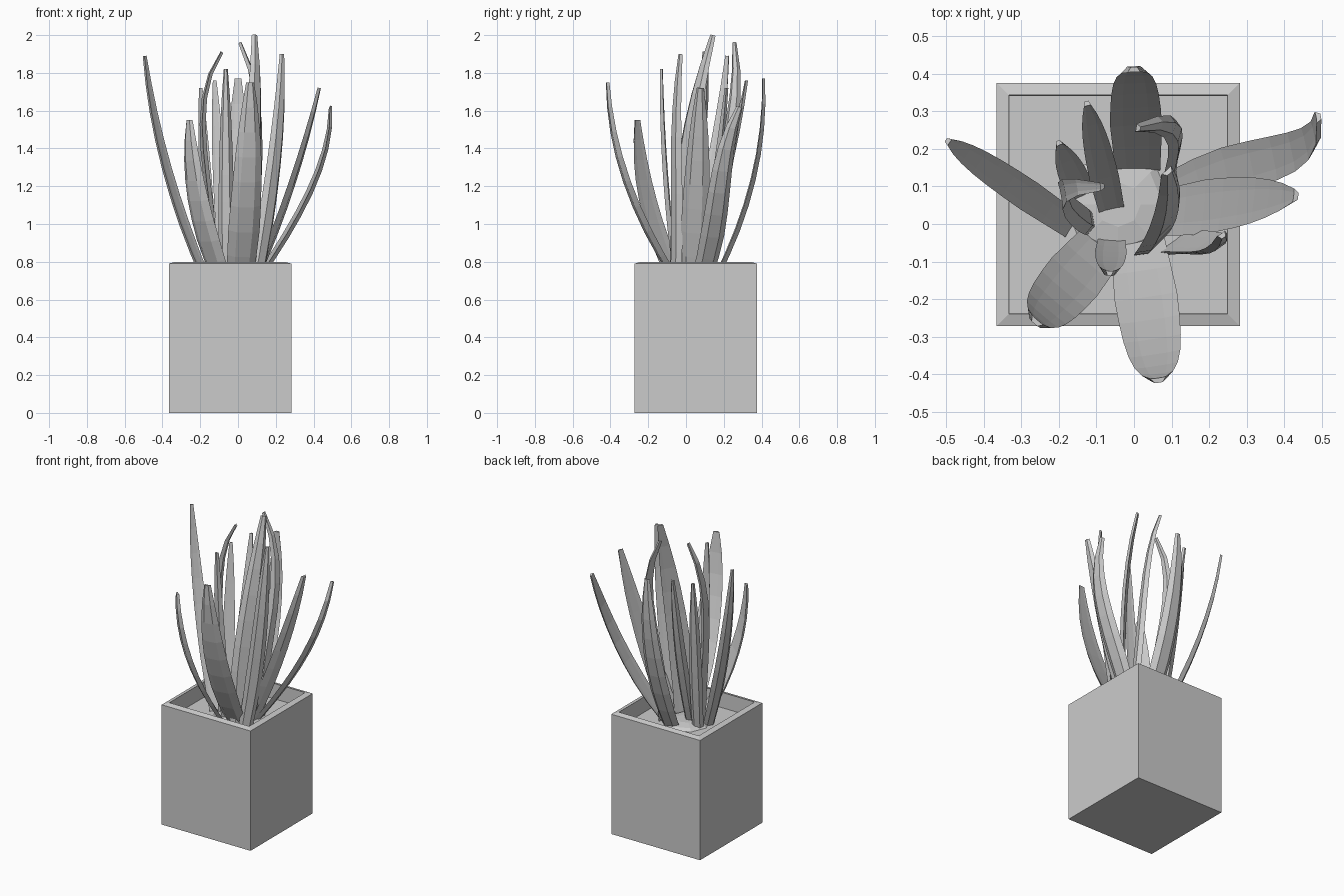
import bpy, bmesh, math
from mathutils import Vector

if "Cube" in bpy.data.objects:
    bpy.data.objects.remove(bpy.data.objects["Cube"])

CX, CY = -0.042, 0.052
SOIL = 0.7
STEPS = 8


def loft(name, rings):
    # skin a stack of equal rings and cap both ends
    bm = bmesh.new()
    loops = [[bm.verts.new(v) for v in r] for r in rings]
    n = len(loops[0])
    for lo, hi in zip(loops, loops[1:]):
        for i in range(n):
            k = (i + 1) % n
            bm.faces.new((lo[i], lo[k], hi[k], hi[i]))
    bm.faces.new(loops[0])
    bm.faces.new(loops[-1])
    bmesh.ops.recalc_face_normals(bm, faces=bm.faces)
    me = bpy.data.meshes.new(name)
    bm.to_mesh(me)
    bm.free()
    ob = bpy.data.objects.new(name, me)
    bpy.context.collection.objects.link(ob)
    return ob


def polygon(n, r, z, turn=0.0):
    return [(CX + r * math.cos(turn + math.tau * i / n),
             CY + r * math.sin(turn + math.tau * i / n), z) for i in range(n)]


def square(half, z):
    return polygon(4, half * math.sqrt(2), z, math.pi / 4)


def leaf(name, width, base, tip, bow, swing=0.0, side_deg=None):
    # blade from base to tip; bow = early outward lean, swing = sideways curl
    d = Vector((tip[0] - base[0], tip[1] - base[1], 0))
    start = Vector((base[0], base[1], SOIL))
    lateral = Vector((d.y, -d.x, 0))
    side = -lateral
    if side_deg is not None:
        a = math.radians(side_deg)
        side = Vector((math.cos(a), math.sin(a), 0))

    def path(t):
        p = start + d * (t + bow * t * (1 - t)) + lateral * (swing * 6.75 * t * t * (1 - t))
        p.z += (tip[2] - SOIL) * (t + abs(swing) * 0.3 * t * (1 - t))
        return p

    rings = []
    for k in range(STEPS + 1):
        t = k / STEPS
        tan = (path(t + 0.02) - path(t - 0.02)).normalized()
        s = (side - tan * side.dot(tan)).normalized()
        out = s.cross(tan)
        f = min(1, 0.85 + 0.6 * t) * (1 - 0.75 * t ** 3)
        w, th = width * f / 2, 0.023 * (0.4 + 0.6 * f)
        # cupped six-sided section
        section = ((-1, -.5), (-.5, .6), (.5, .6), (1, -.5), (.5, -.4), (-.5, -.4))
        rings.append([path(t) + s * (w * a) + out * (th * b) for a, b in section])
    return loft(name, rings)


# square planter: outer wall, sloped rim, inner wall, soil
loft("planter", [square(0.324, 0), square(0.324, 0.79), square(0.291, 0.8),
                 square(0.289, SOIL)])

# low crown where the leaves meet the soil
loft("crown", [polygon(8, 0.15, 0.695), polygon(8, 0.12, 0.715), polygon(8, 0.06, 0.725)])

# spreading outer leaves
leaf("left_leaf", 0.085, (-0.17, 0), (-0.495, 0.22, 1.89), 0.6)
leaf("front_left_leaf", 0.16, (-0.09, -0.06), (-0.26, -0.26, 1.55), 1.0)
leaf("front_leaf", 0.17, (0.01, -0.05), (0.065, -0.415, 1.75), 0.9)
leaf("back_leaf", 0.14, (0.01, 0.15), (0, 0.41, 1.77), 1.15)
leaf("right_back_leaf", 0.13, (0.1, 0.08), (0.49, 0.285, 1.62), 0.65, 0.12, 100)
leaf("right_leaf", 0.15, (0.09, 0.03), (0.43, 0.075, 1.72), 0.3, 0, 82)
leaf("right_front_leaf", 0.1, (0.1, -0.06), (0.235, -0.03, 1.9), 0.7, 0.15, 35)

# tall centre leaf leaning back
leaf("tall_leaf", 0.14, (0.05, -0.05), (0.09, 0.14, 2.0), -0.9, 0.12, 45)

# curling leaves
leaf("back_curl_leaf", 0.09, (0.1, 0.1), (0.01, 0.255, 1.96), 0.1, 0.45, 75)
leaf("left_curl_leaf", 0.09, (-0.12, 0.01), (-0.085, 0.1, 1.91), -1.0, -0.9, 100)

# slim inner leaves
leaf("inner_left_leaf", 0.08, (-0.14, 0.08), (-0.2, 0.215, 1.72), 0.3)
leaf("inner_back_leaf", 0.08, (-0.06, 0.04), (-0.125, 0.32, 1.76), 0.4)
leaf("inner_front_leaf", 0.085, (-0.06, -0.05), (-0.065, -0.13, 1.82), 0.9)
